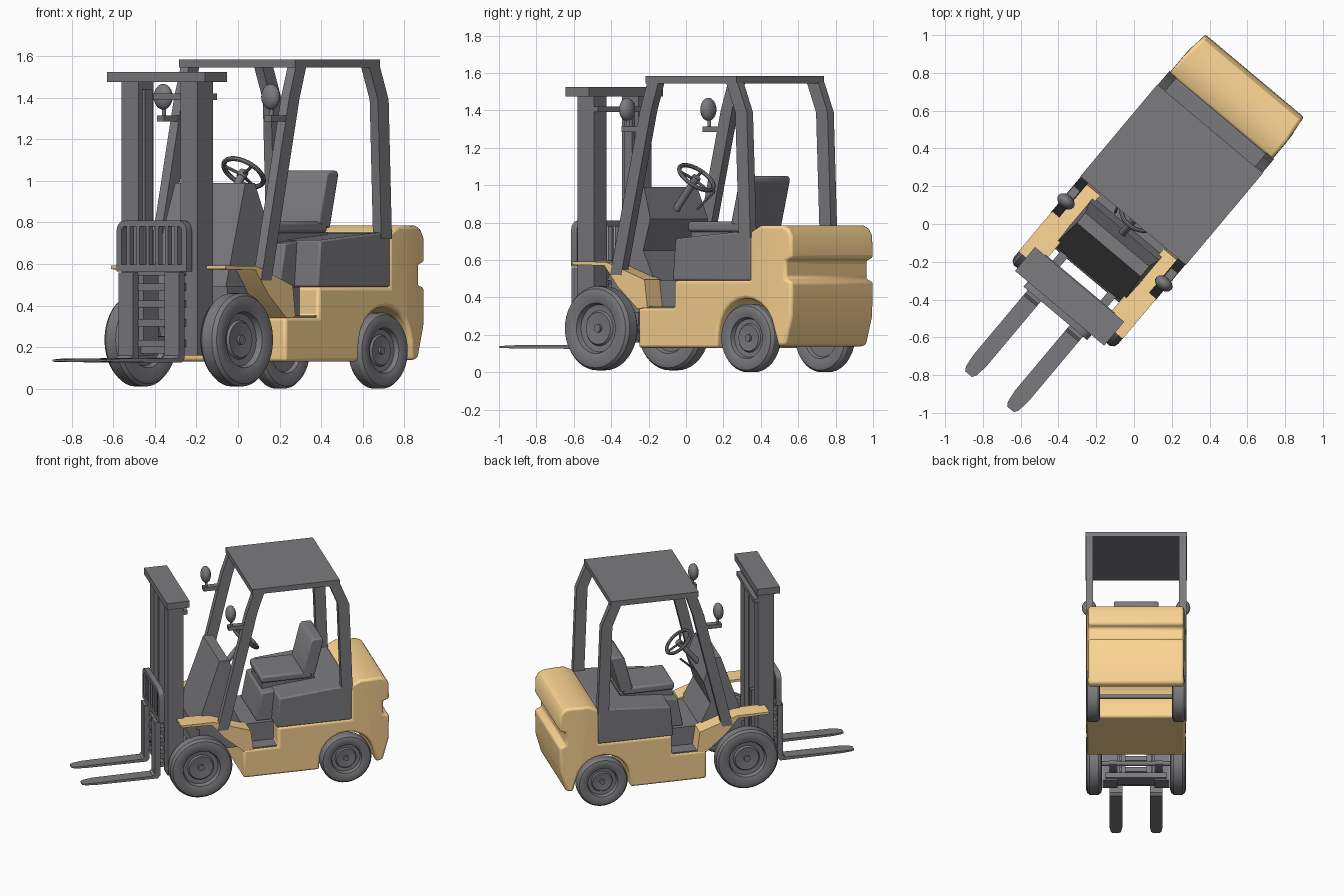
import bpy, bmesh
from math import radians, pi, sin, cos
from mathutils import Matrix, Vector

if "Cube" in bpy.data.objects:
    bpy.data.objects.remove(bpy.data.objects["Cube"])

# The truck is built straight (front = -y), then turned to its final heading
TURN = Matrix.Rotation(radians(-40), 4, 'Z') @ Matrix.Translation((-0.015, 0, 0))
orange = bpy.data.materials.new("orange_paint")
orange.diffuse_color = (0.97, 0.66, 0.29, 1)
orange.use_nodes = True
orange.node_tree.nodes["Principled BSDF"].inputs["Base Color"].default_value = orange.diffuse_color
grey = bpy.data.materials.new("dark_grey")
grey.diffuse_color = (0.2, 0.2, 0.215, 1)
grey.use_nodes = True
grey.node_tree.nodes["Principled BSDF"].inputs["Base Color"].default_value = grey.diffuse_color


def finish(name, bm, mat=None, bevel=0, seg=2):
    bmesh.ops.recalc_face_normals(bm, faces=bm.faces[:])
    me = bpy.data.meshes.new(name)
    bm.to_mesh(me)
    bm.free()
    ob = bpy.data.objects.new(name, me)
    bpy.context.collection.objects.link(ob)
    me.materials.append(mat or grey)
    if bevel:
        m = ob.modifiers.new("bevel", 'BEVEL')
        m.width, m.segments, m.limit_method = bevel, seg, 'ANGLE'
        m.angle_limit = radians(35)
    ob.matrix_world = TURN
    return ob


def prism(name, pts, x0, x1, mat=None, bevel=0, seg=2, shape=None, cut=None):
    """Extrude a side profile of (y, z) points from x0 to x1."""
    bm = bmesh.new()
    a = [bm.verts.new((x0, y, z)) for y, z in pts]
    b = [bm.verts.new((x1, y, z)) for y, z in pts]
    bm.faces.new(a)
    bm.faces.new(b[::-1])
    for i in range(len(pts)):
        j = (i + 1) % len(pts)
        bm.faces.new((a[i], b[i], b[j], a[j]))
    if cut:
        bmesh.ops.bisect_plane(bm, geom=bm.verts[:] + bm.edges[:] + bm.faces[:],
                               plane_co=(0, cut, 0), plane_no=(0, 1, 0))
    if shape:
        for v in bm.verts:
            shape(v)
    return finish(name, bm, mat, bevel, seg)


def box(name, x0, x1, y0, y1, z0, z1, mat=None, bevel=0):
    return prism(name, [(y0, z0), (y1, z0), (y1, z1), (y0, z1)], x0, x1, mat, bevel)


def pair_prism(name, pts, x0, x1, **kw):
    prism("right_" + name, pts, x0, x1, **kw)
    prism("left_" + name, pts, -x1, -x0, **kw)


def pair_box(name, x0, x1, *rest):
    box("right_" + name, x0, x1, *rest)
    box("left_" + name, -x1, -x0, *rest)


def rod(name, p, q, r, n=12):
    p, q = Vector(p), Vector(q)
    d = q - p
    bm = bmesh.new()
    mat = Matrix.Translation((p + q) / 2) @ d.to_track_quat('Z', 'Y').to_matrix().to_4x4()
    bmesh.ops.create_cone(bm, cap_ends=True, segments=n, radius1=r, radius2=r,
                          depth=d.length, matrix=mat)
    return finish(name, bm)


def wheel(name, x, y, z, R, w, side):
    """Lathe a tyre, sunken rim and hub around the x axis."""
    prof = [(0, .62 * w), (.1 * R, .62 * w), (.1 * R, .35 * w), (.38 * R, .45 * w),
            (.42 * R, .25 * w), (.56 * R, .3 * w), (.6 * R, .8 * w), (.66 * R, .88 * w),
            (.84 * R, w), (.94 * R, .88 * w), (R, .55 * w), (R, -.55 * w),
            (.94 * R, -.88 * w), (.84 * R, -w), (.6 * R, -.8 * w), (.55 * R, -.4 * w), (0, -.4 * w)]
    bm = bmesh.new()
    vs = [bm.verts.new((side * h + x, y, z + r)) for r, h in prof]
    es = [bm.edges.new(e) for e in zip(vs, vs[1:])]
    bmesh.ops.spin(bm, geom=vs + es, cent=(x, y, z), axis=(1, 0, 0), angle=2 * pi, steps=40)
    bmesh.ops.remove_doubles(bm, verts=bm.verts[:], dist=1e-4)
    finish(name, bm)


# Chassis and counterweight in one side profile, with rear wheel arch and rear groove
def taper_rear(v):
    if v.co.y > .9:
        v.co.x *= .965
arch = [(.70 - .195 * cos(t), .2 + .195 * sin(t)) for t in [radians(a) for a in range(10, 171, 16)]]
prism("chassis_and_counterweight",
      [(-.05, .345), (-.05, .13), (.50, .13)] + arch +
      [(.915, .135), (.965, .145), (1.008, .30), (1.012, .485), (.968, .50), (.968, .595),
       (1.012, .61), (1.008, .73), (.985, .768), (.95, .785), (.80, .785), (.73, .75),
       (.73, .49), (.2, .49), (.2, .345)], -.355, .355, orange, .022, 3, taper_rear, .86)
box("cab_floor", -.235, .235, -.34, .2, .32, .49)
pair_box("step_tread", .235, .345, -.04, .195, .34, .352)

# Front fenders running down to the steps
pair_prism("fender", [(-.505, .575), (-.505, .592), (-.27, .59), (.0, .495), (.02, .345),
                      (-.05, .34), (-.19, .46), (-.28, .57)], .22, .36, mat=orange)

# Engine hood and its narrower front
prism("engine_hood", [(.19, .49), (.735, .49), (.735, .755), (.60, .748), (.21, .715)],
      -.357, .357, bevel=.01)
prism("hood_front", [(.08, .49), (.25, .49), (.25, .715), (.12, .70)], -.21, .21, bevel=.008)

# Dashboard cowl
def narrow_top(v):
    if v.co.z > .9:
        v.co.x *= .92
prism("dashboard", [(-.36, .49), (-.19, .99), (-.12, .99), (-.06, .82), (-.11, .65), (-.03, .49)],
      -.24, .24, shape=narrow_top)

# Seat
box("seat_base", -.14, .14, .14, .52, .69, .755)
box("seat_cushion", -.16, .16, .13, .50, .75, .805, None, .015)
prism("seat_back", [(.43, .79), (.52, .77), (.585, 1.03), (.575, 1.05), (.51, 1.05), (.49, 1.03)],
      -.16, .16, bevel=.012)

# Steering wheel, spokes, column and lever
tilt = Matrix.Translation((0, .06, 1.04)) @ Matrix.Rotation(radians(-40), 4, 'X')
def on_wheel(a, r, h=0):
    return tilt @ Vector((r * cos(a), r * sin(a), h))
bpy.ops.mesh.primitive_torus_add(major_radius=.105, minor_radius=.012,
                                 major_segments=32, minor_segments=8)
rim = bpy.context.object
rim.name = "steering_wheel_rim"
rim.matrix_world = TURN @ tilt
rim.data.materials.append(grey)
for i in range(3):
    rod("steering_spoke_%d" % i, on_wheel(0, 0, -.015), on_wheel(pi / 2 + i * 2 * pi / 3, .105), .008, 8)
rod("steering_hub", on_wheel(0, 0, -.03), on_wheel(0, 0, .005), .024)
rod("steering_column", on_wheel(0, 0, -.22), on_wheel(0, 0, -.02), .02)
rod("control_lever", (-.10, -.02, .87), (-.13, .08, .97), .007, 8)

# Overhead guard
box("guard_roof", -.365, .365, .01, .645, 1.545, 1.585)
for name, path, d in (("front_pillar", [(.02, 1.55), (-.03, 1.40), (-.24, .52)], .078),
                      ("rear_pillar", [(.57, 1.55), (.635, 1.39), (.66, .72)], .08)):
    pair_prism(name, path + [(y + d, z) for y, z in path[::-1]], .31, .362)

# Headlights on brackets
for s, side in ((1, "right"), (-1, "left")):
    bm = bmesh.new()
    bmesh.ops.create_uvsphere(bm, u_segments=20, v_segments=12, radius=1,
        matrix=Matrix.Translation((s * .338, -.14, 1.405)) @ Matrix.Diagonal((.052, .036, .062, 1)))
    finish(side + "_headlight", bm)
    rod(side + "_headlight_stem", (s * .338, -.135, 1.29), (s * .338, -.135, 1.36), .01)
pair_box("headlight_bracket", .315, .36, -.16, -.05, 1.285, 1.315)

# Wheels and axles
for s, side in ((1, "right"), (-1, "left")):
    wheel(side + "_front_wheel", s * .302, -.351, .235, .225, .057, s)
    wheel(side + "_rear_wheel", s * .308, .70, .183, .183, .048, s)
rod("front_axle", (-.28, -.351, .235), (.28, -.351, .235), .018)
rod("rear_axle", (-.28, .70, .183), (.28, .70, .183), .015)

# Mast: columns, inner rails, crossbars
pair_box("mast_column", .133, .24, -.57, -.455, .16, 1.48)
pair_box("mast_inner_rail", .115, .14, -.54, -.485, .17, 1.44)
box("mast_top", -.308, .308, -.595, -.43, 1.475, 1.525)
box("mast_upper_brace", -.24, .24, -.458, -.425, 1.39, 1.42)
box("mast_foot", -.22, .22, -.55, -.44, .17, .21)
pair_box("mast_mount", .14, .19, -.46, -.33, .22, .25)

# Fork carriage with load guard
for i, z in enumerate((.20, .30, .39, .47, .545)):
    box("carriage_bar_%d" % i, -.17, .17, -.615, -.575, z, z + .035)
pair_box("carriage_roller_plate", .075, .11, -.6, -.49, .2, .57)
corner = [(cos(radians(a)), sin(radians(a))) for a in (0, 30, 60, 90)]
def arc(r):
    c = [(.17 + r * x, .76 + r * z) for x, z in corner]
    return [(.17 + r, .57)] + c + [(-x, z) for x, z in c[::-1]] + [(-.17 - r, .57)]
bm = bmesh.new()
flat = [bm.verts.new((x, -.63, z)) for x, z in arc(.05) + arc(.02)]
for i in range(9):
    bm.faces.new((flat[i], flat[i + 1], flat[i + 11], flat[i + 10]))
bar = bmesh.ops.extrude_face_region(bm, geom=bm.faces[:])["geom"]
bmesh.ops.translate(bm, verts=[v for v in bar if isinstance(v, bmesh.types.BMVert)], vec=(0, .04, 0))
finish("load_guard_frame", bm)
box("load_guard_rail", -.22, .22, -.63, -.59, .565, .598)
for i in range(6):
    x = -.15 + .06 * i
    box("load_guard_bar_%d" % i, x - .01, x + .01, -.625, -.595, .58, .79)

# Forks: L profile narrowing at the tip
for s, side in ((1, "right"), (-1, "left")):
    def point_tip(v, c=s * .145):
        v.co.x = c + (v.co.x - c) * (.5 if v.co.y < -1.16 else .8 if v.co.y < -1.13 else 1)
    prism(side + "_fork", [(-.61, .56), (-.65, .56), (-.65, .16), (-.665, .147), (-1.08, .144),
                           (-1.172, .139), (-1.172, .13), (-1.08, .128), (-.63, .125), (-.61, .145)],
          s * .145 - .046, s * .145 + .046, shape=point_tip, cut=-1.15)

# Smooth shading with sharp edges kept
bpy.context.view_layer.update()
for ob in bpy.context.scene.objects:
    ob.select_set(True)
    bpy.context.view_layer.objects.active = ob
bpy.ops.object.shade_smooth_by_angle(angle=radians(32))
